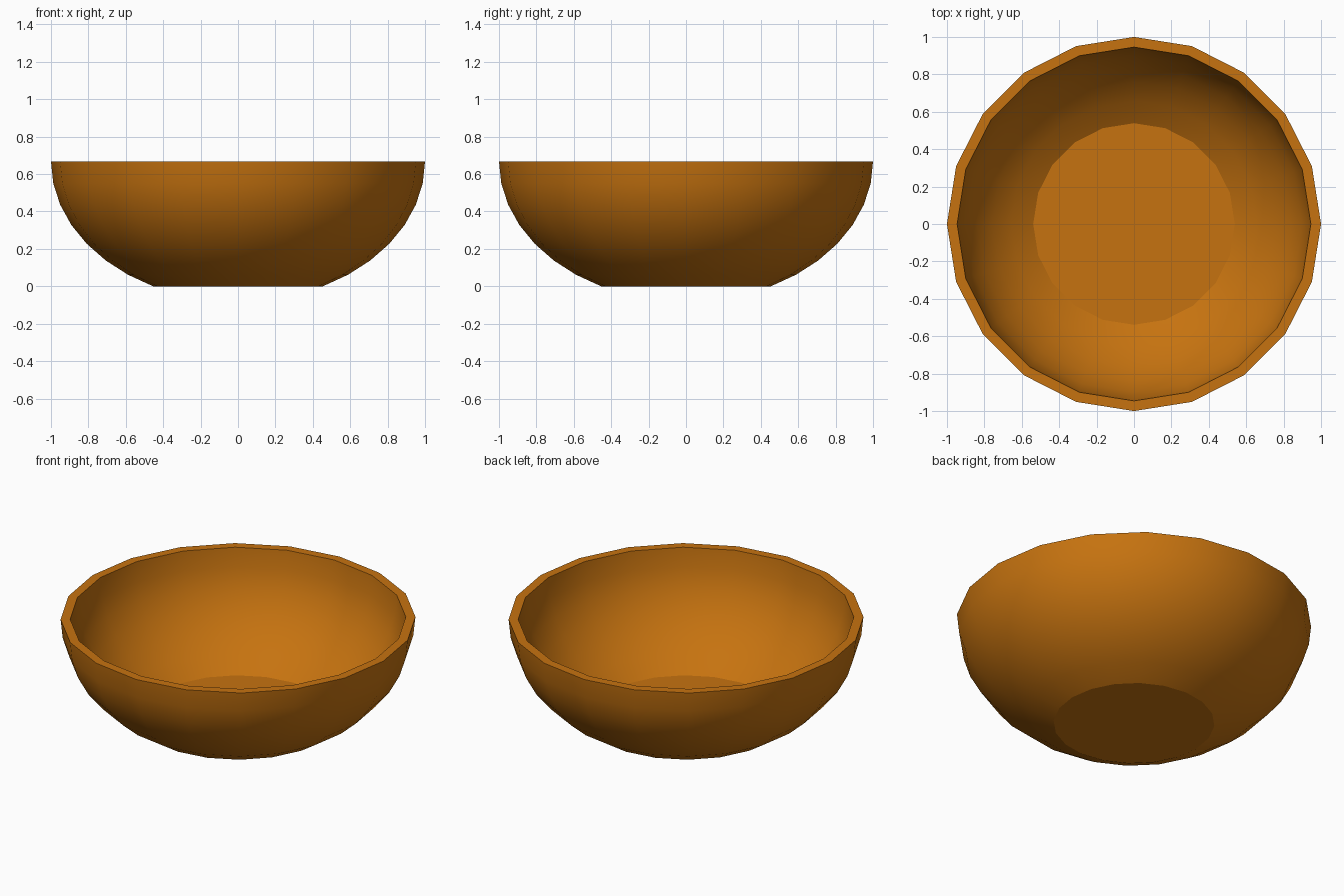
import bpy
import bmesh
from math import sin, cos, pi, radians

cube = bpy.data.objects.get("Cube")
if cube:
    bpy.data.objects.remove(cube, do_unlink=True)

SIDES = 20
SQUASH = 0.75                      # height of the flattened half sphere
RIM_Z = SQUASH * cos(radians(27))

# One warm wooden colour
wood = bpy.data.materials.new("warm_wood")
wood.use_nodes = True
wood.diffuse_color = (0.565, 0.171, 0.005, 1)
wood.node_tree.nodes["Principled BSDF"].inputs["Base Color"].default_value = wood.diffuse_color


def wall_point(step):
    """Radius and height of the outer wall, nine degrees per step."""
    a = radians(9 * step)
    return sin(a), RIM_Z - SQUASH * cos(a)


# Profile: up the outside from the foot, over the rim, down to the floor
outer = [wall_point(k) for k in range(3, 11)]
inner = [(r - 0.048 - 0.0009 * k, z)
         for k, (r, z) in enumerate(outer) if k > 0]
profile = outer + inner[::-1]

# Turn the profile around the vertical axis
bm = bmesh.new()
rings = [[bm.verts.new((r * cos(2 * pi * i / SIDES), r * sin(2 * pi * i / SIDES), z))
          for i in range(SIDES)] for r, z in profile]
for low, high in zip(rings, rings[1:]):
    for i in range(SIDES):
        j = (i + 1) % SIDES
        bm.faces.new((low[i], low[j], high[j], high[i]))

# Flat foot underneath and flat floor inside
bm.faces.new(rings[0][::-1])
bm.faces.new(rings[-1])
bmesh.ops.recalc_face_normals(bm, faces=bm.faces[:])

mesh = bpy.data.meshes.new("bowl")
bm.to_mesh(mesh)
bm.free()
mesh.materials.append(wood)
bowl = bpy.data.objects.new("bowl", mesh)
bpy.context.collection.objects.link(bowl)

# Smooth walls, crisp rim, foot and floor
bpy.ops.object.select_all(action="DESELECT")
bowl.select_set(True)
bpy.context.view_layer.objects.active = bowl
bpy.ops.object.shade_smooth_by_angle(angle=radians(21))
